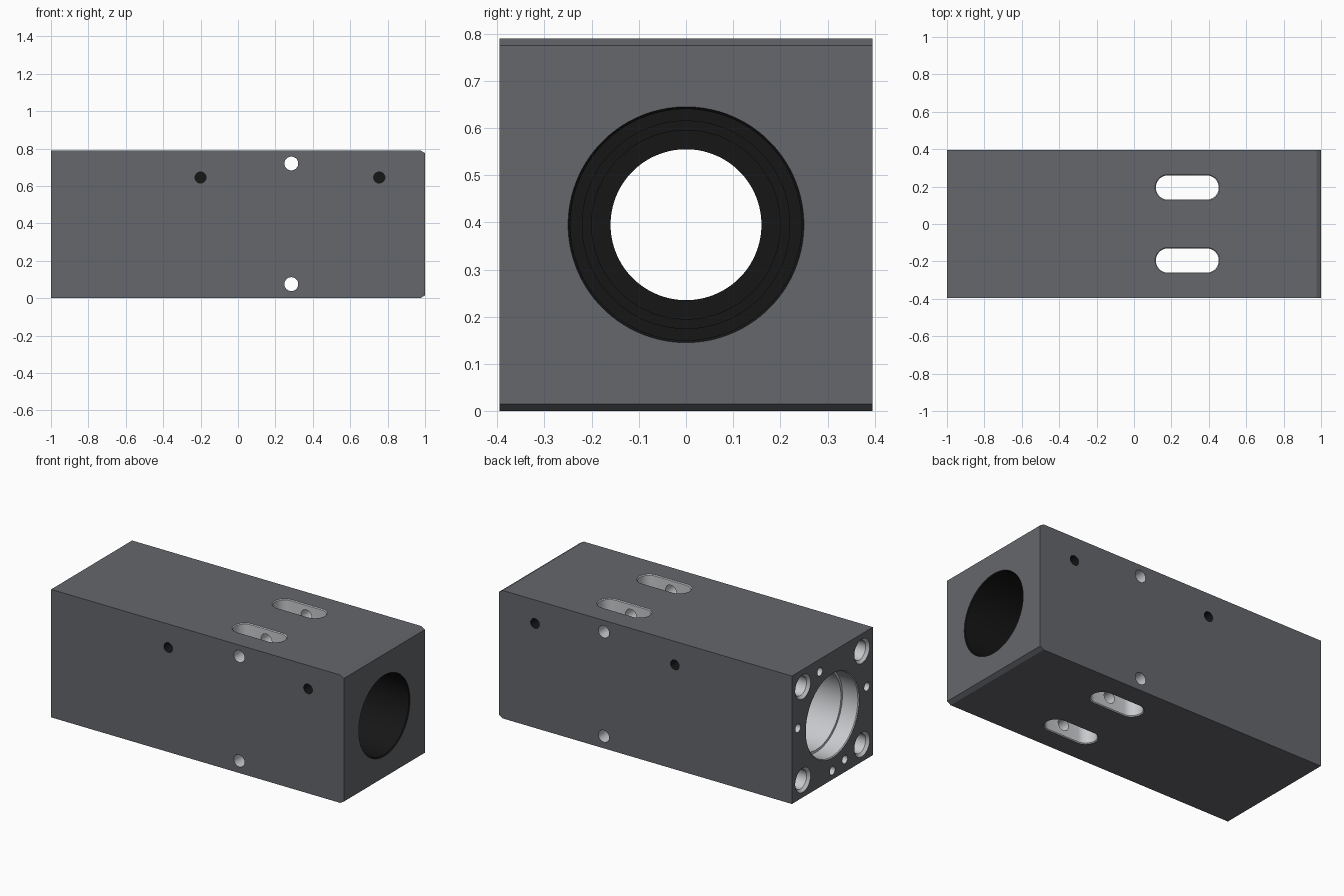
import bpy, bmesh, math
from mathutils import Vector

if "Cube" in bpy.data.objects:
    bpy.data.objects.remove(bpy.data.objects["Cube"])

MID = 0.395          # half of the block's square section, also bore height


def material(name, rgb):
    m = bpy.data.materials.new(name)
    m.diffuse_color = (*rgb, 1)
    m.use_nodes = True
    m.node_tree.nodes["Principled BSDF"].inputs["Base Color"].default_value = m.diffuse_color
    return m


dark = material("anodised_grey", (0.13, 0.135, 0.15))
pale = material("bare_metal", (0.58, 0.59, 0.61))
black = material("black_bore", (0.008, 0.008, 0.008))


def make_object(name, bm, mat):
    bmesh.ops.recalc_face_normals(bm, faces=bm.faces)
    mesh = bpy.data.meshes.new(name)
    bm.to_mesh(mesh)
    bm.free()
    mesh.materials.append(mat)
    obj = bpy.data.objects.new(name, mesh)
    bpy.context.collection.objects.link(obj)
    return obj


# Block: side profile with chamfered right end, extruded across y
bm = bmesh.new()
profile = [(-1, 0), (0.975, 0), (1, 0.015), (1, 0.775), (0.975, 0.79), (-1, 0.79)]
face = bm.faces.new([bm.verts.new((x, -MID, z)) for x, z in profile])
ext = bmesh.ops.extrude_face_region(bm, geom=[face])
bmesh.ops.translate(bm, vec=(0, 2 * MID, 0),
                    verts=[v for v in ext["geom"] if isinstance(v, bmesh.types.BMVert)])
block = make_object("housing_block", bm, dark)
bpy.context.view_layer.objects.active = block
block.select_set(True)


def cut(start, direction, steps, mat, sides=32, stretch=0):
    """Cut a stepped hole; steps are (depth, radius), stretch makes it a slot."""
    bm = bmesh.new()
    rings = []
    for depth, r in steps:
        ring = []
        for i in range(sides):
            a = 2 * math.pi * (i + 0.5) / sides
            x = r * math.cos(a) + math.copysign(stretch, math.cos(a))
            ring.append(bm.verts.new((x, r * math.sin(a), depth)))
        rings.append(ring)
    for a, b in zip(rings, rings[1:]):
        for i in range(sides):
            j = (i + 1) % sides
            bm.faces.new((a[i], a[j], b[j], b[i]))
    bm.faces.new(rings[0])
    bm.faces.new(rings[-1])
    cutter = make_object("cutter", bm, mat)
    cutter.hide_render = True
    if not stretch:
        cutter.rotation_mode = 'QUATERNION'
        cutter.rotation_quaternion = Vector(direction).to_track_quat('Z', 'Y')
    cutter.location = start
    bpy.context.view_layer.update()
    mod = block.modifiers.new("hole", 'BOOLEAN')
    mod.operation = 'DIFFERENCE'
    mod.solver = 'EXACT'
    mod.material_mode = 'TRANSFER'
    mod.object = cutter
    bpy.ops.object.modifier_apply(modifier=mod.name)
    bpy.data.objects.remove(cutter)


# Stepped main bore from the right end, with entry chamfer and inner shoulder
cut((1, 0, MID), (-1, 0, 0),
    [(-0.02, 0.27), (0.005, 0.245), (0.40, 0.245), (0.40, 0.22), (0.47, 0.22),
     (0.47, 0.20), (0.53, 0.20), (0.53, 0.16), (1.55, 0.16)], black, 96)

# Stepped recess at the left end
cut((-1, 0, MID), (1, 0, 0),
    [(-0.02, 0.28), (0.005, 0.255), (0.11, 0.255), (0.11, 0.24), (0.5, 0.24)], pale, 96)

# Two slots from top to bottom, softened at both mouths
for y in (-0.195, 0.195):
    cut((0.285, y, 0), (0, 0, 1),
        [(-0.01, 0.08), (0.005, 0.065), (0.785, 0.065), (0.80, 0.08)],
        pale, 40, stretch=0.103)

# Cross holes right through from front to back
for z in (0.075, 0.72):
    cut((0.285, -MID, z), (0, 1, 0), [(-0.05, 0.037), (0.84, 0.037)], pale)

# Blind threaded holes in the front and back
for side in (-1, 1):
    for x in (-0.2, 0.755):
        cut((x, side * MID, 0.645), (0, -side, 0), [(-0.05, 0.03), (0.2, 0.03)], black, 24)

# Corner bolt holes in the left end
for y in (-0.288, 0.288):
    for z in (-0.288, 0.288):
        cut((-1, y, MID + z), (1, 0, 0),
            [(-0.01, 0.085), (0.016, 0.059), (0.3, 0.059)], pale)

# Small screw holes around the recess
for deg in (69, 8.5, 191.5 - 20, 249, 270):
    # angles are measured in the y-z plane, left-end view mirrored in y
    a = math.radians(deg if deg not in (8.5, 171.5) else 180 - (180 - deg))
    cut((-1, (-1 if deg in () else 1) * 0.34 * math.cos(a), MID + 0.34 * math.sin(a)),
        (1, 0, 0), [(-0.05, 0.026), (0.2, 0.026)], pale, 24)

bpy.ops.object.shade_smooth_by_angle(angle=math.radians(30))
